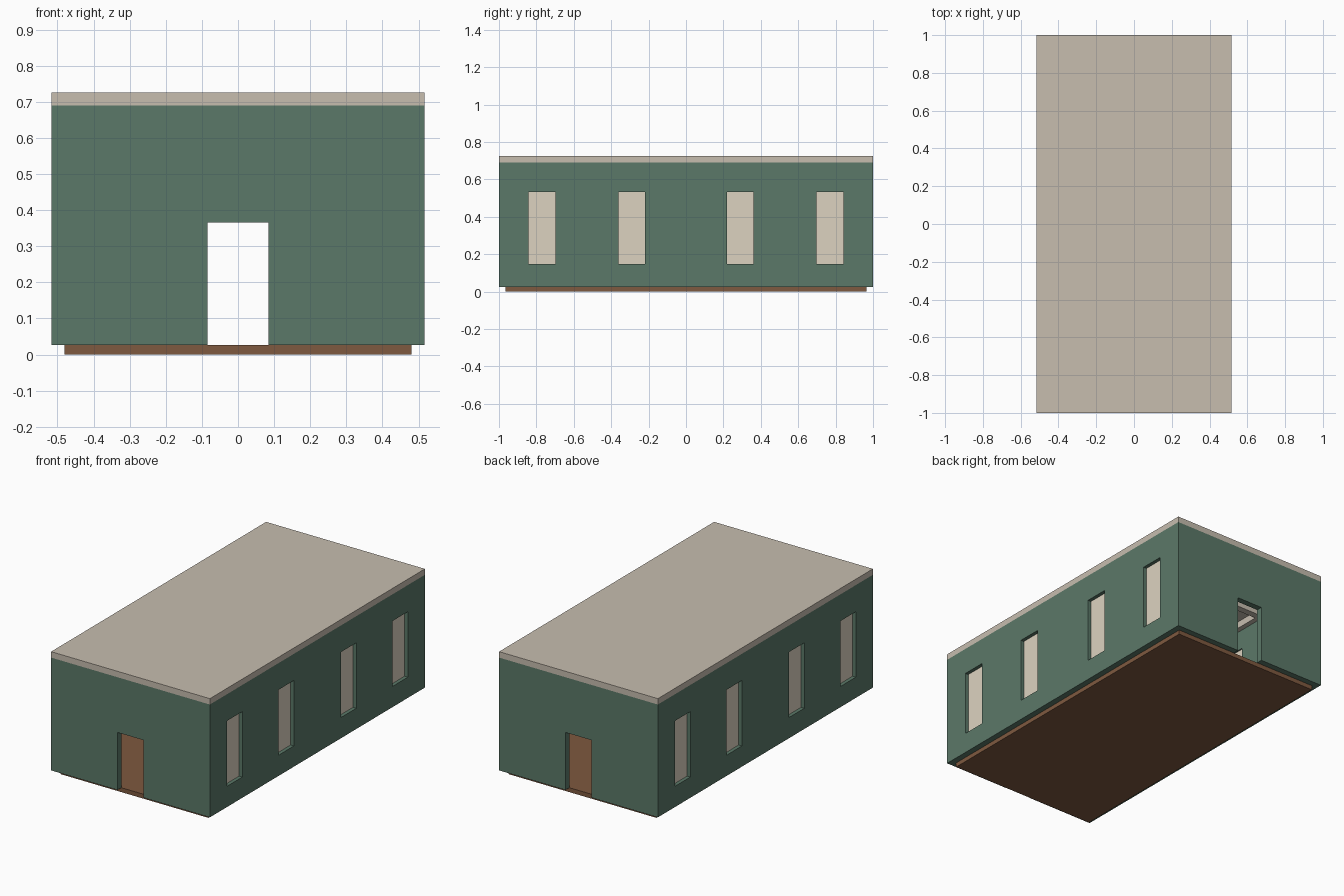
import bpy

if "Cube" in bpy.data.objects:
    bpy.data.objects.remove(bpy.data.objects["Cube"])

HX, HY = 0.517, 1.0            # outer half sizes
T = 0.036                      # wall thickness
Z0, Z1, Z2 = 0.026, 0.69, 0.725  # wall base, wall top, roof top
WINDOW_Y = (-0.77, -0.29, 0.29, 0.77)


def material(name, rgb):
    m = bpy.data.materials.new(name)
    m.diffuse_color = (*rgb, 1)
    m.use_nodes = True
    m.node_tree.nodes["Principled BSDF"].inputs["Base Color"].default_value = m.diffuse_color
    return m


green = material("green_wall", (0.105, 0.19, 0.14))
stone = material("roof_stone", (0.57, 0.51, 0.43))
brown = material("brown_floor", (0.21, 0.10, 0.05))
cream = material("cream_pane", (0.72, 0.65, 0.53))


def box(name, lo, hi, mat=None):
    """Axis-aligned box between two corners."""
    bpy.ops.mesh.primitive_cube_add(size=1)
    o = bpy.context.object
    o.name = name
    for v in o.data.vertices:
        v.co = [l + (h - l) * (c + 0.5) for l, h, c in zip(lo, hi, v.co)]
    if mat:
        o.data.materials.append(mat)
    return o


def cut(target, lo, hi):
    """Subtract a box from the target and discard the cutter."""
    c = box("cutter", lo, hi)
    c.hide_render = True
    mod = target.modifiers.new("cut", 'BOOLEAN')
    mod.operation = 'DIFFERENCE'
    mod.solver = 'EXACT'
    mod.object = c
    bpy.context.view_layer.objects.active = target
    bpy.ops.object.modifier_apply(modifier=mod.name)
    bpy.data.objects.remove(c)


# Floor slab, set in by the wall thickness
ix, iy = HX - T, HY - T
box("floor", (-ix, -iy, 0), (ix, iy, Z0), brown)

# Wall shell with a door at each end and four windows per side
walls = box("walls", (-HX, -HY, Z0), (HX, HY, Z1), green)
cut(walls, (-ix, -iy, Z0 - 0.1), (ix, iy, Z1 + 0.1))
cut(walls, (-0.085, -1.2, Z0 - 0.1), (0.085, 1.2, 0.365))
for y in WINDOW_Y:
    cut(walls, (-0.8, y - 0.072, 0.148), (0.8, y + 0.072, 0.533))

# Window panes recessed in the wall
for side, name in ((-1, "left"), (1, "right")):
    x = side * (HX - 0.025)
    for i, y in enumerate(WINDOW_Y):
        box(f"{name}_window_pane_{i + 1}", (x - 0.004, y - 0.072, 0.148),
            (x + 0.004, y + 0.072, 0.533), cream)

# Roof slab
box("roof", (-HX, -HY, Z1), (HX, HY, Z2), stone)

# Ceiling beams: one along each side wall and three across
for side, name in ((-1, "left"), (1, "right")):
    a, b = sorted((side * ix, side * (ix - 0.03)))
    box(f"{name}_ceiling_beam", (a, -iy, Z1 - 0.04), (b, iy, Z1), stone)
for i, y in enumerate((-0.53, 0, 0.53)):
    box(f"cross_beam_{i + 1}", (-ix + 0.03, y - 0.02, Z1 - 0.04),
        (ix - 0.03, y + 0.02, Z1), stone)
